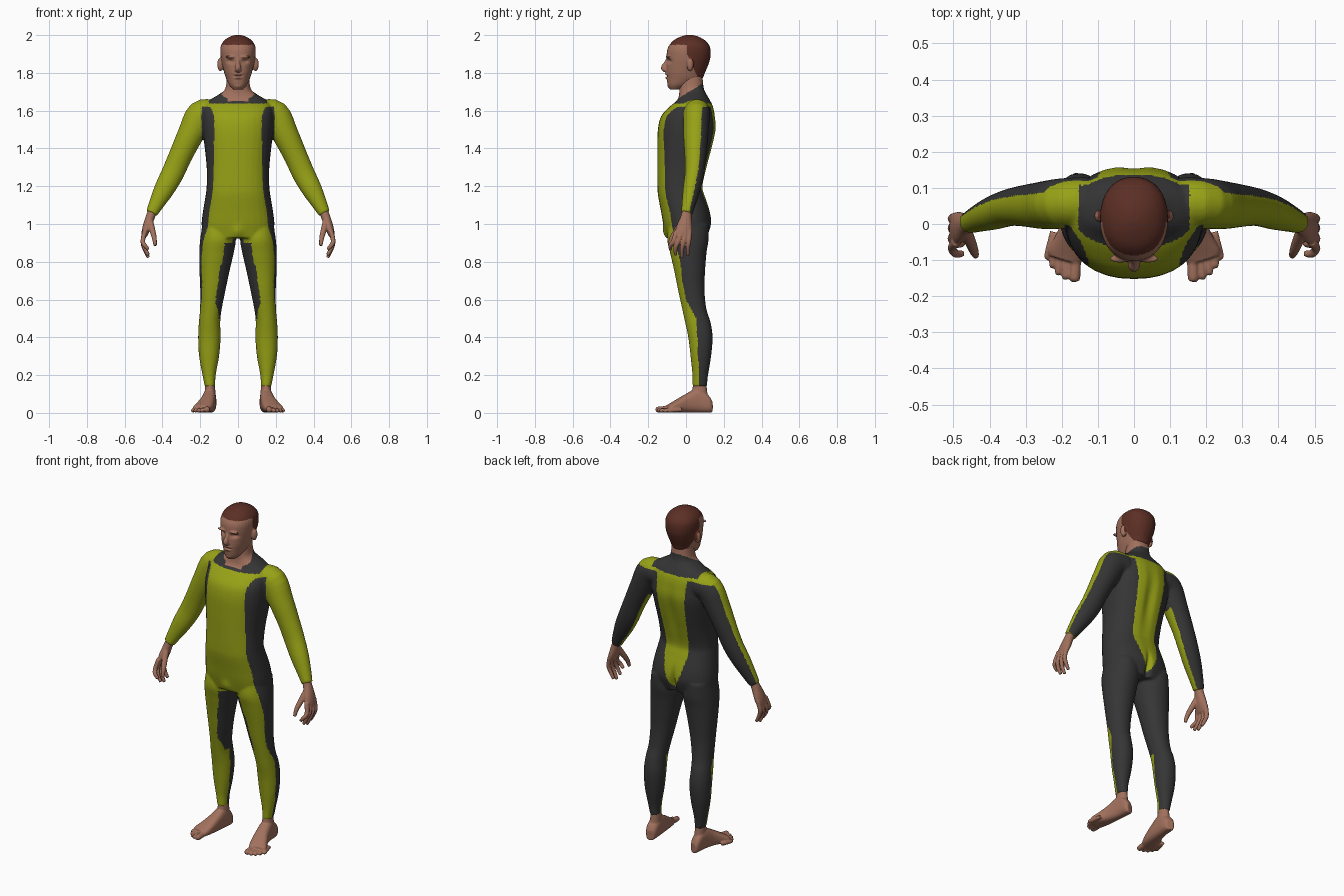
import bpy, bmesh, math
from mathutils import Vector

if "Cube" in bpy.data.objects:
    bpy.data.objects.remove(bpy.data.objects["Cube"])


def mat(name, rgb):
    m = bpy.data.materials.new(name)
    m.diffuse_color = (*rgb, 1)
    m.use_nodes = True
    m.node_tree.nodes["Principled BSDF"].inputs["Base Color"].default_value = m.diffuse_color
    return m


OLIVE = mat("olive suit", (0.31, 0.36, 0.008))
DARK = mat("dark suit", (0.036, 0.036, 0.037))
SKIN = mat("skin", (0.36, 0.165, 0.11))
HAIR = mat("hair", (0.105, 0.028, 0.018))
MATS = [OLIVE, DARK, SKIN, HAIR]


def lerp(table, t):
    """Piecewise linear lookup in a rising table of (t, value)."""
    if t <= table[0][0]:
        return table[0][1]
    for (a, va), (b, vb) in zip(table, table[1:]):
        if t <= b:
            return va + (vb - va) * (t - a) / (b - a)
    return table[-1][1]


def spline(rows, steps=4):
    """Catmull-Rom interpolation of station tuples."""
    out = []
    for i in range(len(rows) - 1):
        p0, p1, p2, p3 = rows[max(i - 1, 0)], rows[i], rows[i + 1], rows[min(i + 2, len(rows) - 1)]
        for k in range(steps):
            t = k / steps
            out.append(tuple(0.5 * (2 * b + (c - a) * t + (2 * a - 5 * b + 4 * c - d) * t * t
                                    + (3 * b - a - 3 * c + d) * t ** 3)
                             for a, b, c, d in zip(p0, p1, p2, p3)))
    return out + [rows[-1]]


def loft(bm, rings, power=2.0, sides=32):
    """Skin superellipse rings given as (centre, half axis u, half axis v)."""
    loops = []
    for c, u, v in rings:
        loop = []
        for k in range(sides):
            a = 2 * math.pi * k / sides
            ca, sa = math.cos(a), math.sin(a)
            e = 2 / power
            loop.append(bm.verts.new(c + u * math.copysign(abs(ca) ** e, ca)
                                     + v * math.copysign(abs(sa) ** e, sa)))
        loops.append(loop)
    for a, b in zip(loops, loops[1:]):
        for k in range(sides):
            j = (k + 1) % sides
            bm.faces.new((a[k], a[j], b[j], b[k]))
    bm.faces.new(loops[0])
    bm.faces.new(loops[-1])


def level_loft(bm, rows, power=2.0, s=1):
    """Rows of (z, x0, x1, y front, y back)."""
    loft(bm, [(Vector((s * (x0 + x1) / 2, (y0 + y1) / 2, z)), Vector(((x1 - x0) / 2, 0, 0)),
               Vector((0, (y1 - y0) / 2, 0))) for z, x0, x1, y0, y1 in spline(rows)], power)


def limb(bm, rows, s=1, sides=24):
    """Rows of (x, y, z, radius in side plane, radius front to back) along a path."""
    st = spline(rows)
    pts = [Vector((s * r[0], r[1], r[2])) for r in st]
    rings = []
    for i, r in enumerate(st):
        d = (pts[min(i + 1, len(pts) - 1)] - pts[max(i - 1, 0)]).normalized()
        u = d.cross(Vector((0, 1, 0))).normalized()
        rings.append((pts[i], u * r[3], d.cross(u) * r[4]))
    loft(bm, rings, 2.0, sides)


def ball(bm, c, r):
    res = bmesh.ops.create_uvsphere(bm, u_segments=20, v_segments=12, radius=1)
    for v in res["verts"]:
        v.co = Vector((c[0] + v.co.x * r[0], c[1] + v.co.y * r[1], c[2] + v.co.z * r[2]))


def fuse(name, bm, voxel, smooth, rule, dents=()):
    """Merge overlapping shells into one smooth skin, sculpt dents, colour by rule."""
    bmesh.ops.recalc_face_normals(bm, faces=bm.faces)
    me = bpy.data.meshes.new(name)
    bm.to_mesh(me)
    bm.free()
    ob = bpy.data.objects.new(name, me)
    bpy.context.collection.objects.link(ob)
    rm = ob.modifiers.new("merge", 'REMESH')
    rm.mode, rm.voxel_size = 'VOXEL', voxel
    sm = ob.modifiers.new("relax", 'SMOOTH')
    sm.factor, sm.iterations = 0.5, smooth
    bpy.context.view_layer.update()
    new = bpy.data.meshes.new_from_object(ob.evaluated_get(bpy.context.evaluated_depsgraph_get()))
    ob.modifiers.clear()
    ob.data = new
    for v in new.vertices:
        for c, r, push in dents:
            q = sum(((v.co[i] - c[i]) / r[i]) ** 2 for i in range(3))
            if q < 6:
                v.co += Vector(push) * math.exp(-q)
    new.materials.clear()
    for m in MATS:
        new.materials.append(m)
    new.update()
    for p in new.polygons:
        p.use_smooth = True
        p.material_index = MATS.index(rule(p.center, p.normal))
    return ob


# ---- suit colour layout: front/back panel edges by height
SIDE_Y = [(.15, .07), (.3, .065), (.5, .055), (.6, 0), (.7, -.02), (.8, -.03), (.9, -.055), (1.0, -.075), (1.1, -.09)]
FRONT_X = [(1.08, .15), (1.2, .13), (1.56, .125), (1.6, .135), (1.62, .15)]
BACK_X = [(.95, 0), (.98, .025), (1.05, .055), (1.15, .075), (1.3, .078), (1.5, .09), (1.62, .1)]


def suit_rule(c, n):
    x, y, z = abs(c.x), c.y, c.z
    if z > 1.65 and x < .1 and (z > 1.665 + .62 * (y + .04) or (y < -.02 and x < .055)):
        return SKIN
    if z > 1.638 and x < .155:
        return DARK
    if z > 1.62:
        return OLIVE
    if z > 1.04 and x > .193:                      # sleeves
        return DARK if n.y > .45 else OLIVE
    if z < 1.08 and y < 0.09:                      # hips and legs
        inner = .035 if (.5 < z < .9 and n.x * c.x < 0 and abs(n.x) > .3) else 0
        return OLIVE if y < lerp(SIDE_Y, z) - inner else DARK
    if y < .02:
        return OLIVE if x < lerp(FRONT_X, z) else DARK
    return OLIVE if z > .95 and x < lerp(BACK_X, z) else DARK


# ---- suit: torso with neck, legs and sleeves
bm = bmesh.new()
torso = [(.925, .185, -.10, .11), (1.0, .193, -.12, .134), (1.07, .185, -.133, .126), (1.15, .172, -.148, .10),
         (1.2, .166, -.151, .089), (1.3, .166, -.152, .112), (1.4, .176, -.152, .139), (1.5, .187, -.149, .16),
         (1.57, .187, -.132, .155), (1.62, .18, -.088, .145), (1.655, .152, -.047, .128),
         (1.69, .095, -.036, .107), (1.72, .066, -.036, .094), (1.80, .058, -.03, .086)]
level_loft(bm, [(z, -w, w, f, b) for z, w, f, b in torso], 2.3)
leg = [(1.0, .03, .188, -.09, .12), (.92, .012, .20, -.10, .12), (.85, .022, .205, -.085, .109),
       (.75, .045, .204, -.062, .101), (.65, .066, .2, -.042, .098), (.55, .086, .201, -.02, .108),
       (.48, .094, .207, -.005, .13), (.40, .092, .211, .012, .141), (.30, .1, .206, .024, .133),
       (.20, .118, .188, .034, .117), (.14, .121, .176, .034, .111)]
arm = [(.13, .06, 1.585, .07, .07), (.195, .057, 1.575, .08, .07), (.25, .052, 1.475, .07, .066),
       (.305, .05, 1.36, .062, .057), (.345, .045, 1.27, .06, .051), (.39, .03, 1.185, .054, .046),
       (.43, .015, 1.11, .041, .037), (.458, .003, 1.055, .031, .03)]
for s in (1, -1):
    level_loft(bm, leg, 2.1, s)
    limb(bm, arm, s, 32)
fuse("suit", bm, .0065, 6, suit_rule,
     [((0, .15, 1.38), (.03, .08, .17), (0, -.014, 0)),      # spine
      ((0, .13, .98), (.014, .08, .07), (0, -.025, 0)),      # seat cleft
      ((0, -.11, .955), (.03, .05, .035), (0, -.012, 0))])   # front


# ---- head with nose, lips, ears and hair
def head_rule(c, n):
    x, y, z = abs(c.x), c.y, c.z
    if z > 1.948 or (x < .1 and z > 1.765 and y > max(.005, .06 - (z - 1.78) * .45)):
        return HAIR
    return SKIN


bm = bmesh.new()
skull = [(1.712, .025, -.085, -.035), (1.735, .046, -.097, .02), (1.77, .063, -.102, .085), (1.80, .073, -.105, .1),
         (1.84, .083, -.104, .117), (1.88, .091, -.103, .129), (1.92, .094, -.1, .13), (1.95, .088, -.086, .121),
         (1.975, .069, -.062, .097), (1.993, .04, -.025, .063), (2.001, .012, .005, .032)]
level_loft(bm, [(z, -w, w, f, b) for z, w, f, b in skull], 2.2)
limb(bm, [(0, -.092, 1.878, .009, .01), (0, -.105, 1.85, .011, .013), (0, -.115, 1.825, .016, .018),
          (0, -.1, 1.81, .017, .01)])
ball(bm, (0, -.1, 1.793), (.024, .012, .007))
ball(bm, (0, -.098, 1.774), (.021, .012, .007))
ball(bm, (0, -.082, 1.733), (.024, .016, .016))
for s in (1, -1):
    ball(bm, (s * .093, .022, 1.845), (.017, .018, .036))
    ball(bm, (s * .038, -.096, 1.885), (.03, .012, .007))
fuse("head", bm, .004, 3, head_rule,
     [((s * .04, -.1, 1.862), (.02, .04, .011), (0, .014, 0)) for s in (1, -1)]
     + [((0, -.1, 1.784), (.022, .03, .005), (0, .007, 0))])


# ---- hands and feet
def skin_rule(c, n):
    return SKIN


FINGERS = [(-.05, -.082, .865), (-.025, -.055, .835), (0, -.022, .822), (.02, .01, .835)]
TOES = [(.162, .166, -.143, .016), (.182, .19, -.137, .012), (.2, .21, -.125, .011), (.214, .226, -.105, .011),
        (.222, .239, -.082, .011)]
for s, side in ((1, "left"), (-1, "right")):
    bm = bmesh.new()
    limb(bm, [(.45, .005, 1.075, .024, .024), (.465, 0, 1.035, .024, .029), (.482, -.008, .985, .023, .042),
              (.495, -.014, .945, .017, .045), (.498, -.015, .932, .012, .04)], s)
    for k0, k1, tz in FINGERS:
        limb(bm, [(.492, k0, .965, .013, .013), (.504, (k0 + k1) / 2, .91, .0125, .0125),
                  (.494, k1, (.91 + tz) / 2, .0115, .0115), (.474, k1, tz, .009, .009)], s, 12)
    limb(bm, [(.468, -.015, 1.02, .018, .018), (.453, -.05, .965, .016, .016), (.443, -.075, .925, .013, .013),
              (.438, -.088, .885, .009, .009)], s, 12)
    fuse(side + "_hand", bm, .004, 2, skin_rule)

    bm = bmesh.new()
    level_loft(bm, [(.05, .118, .178, .02, .125), (.1, .119, .177, .03, .114), (.155, .123, .173, .038, .108)], 2.0, s)
    foot = [(.143, .137, .02, .05), (.146, .115, .031, .085), (.15, .06, .034, .118), (.16, 0, .038, .09),
            (.175, -.05, .045, .06), (.19, -.085, .048, .038), (.194, -.1, .042, .03)]
    loft(bm, [(Vector((s * x, y, .006 + h / 2)), Vector((w, s * w * .3, 0)), Vector((0, 0, h / 2 + .004)))
              for x, y, w, h in spline(foot)], 2.6)
    for x0, x1, ty, r in TOES:
        limb(bm, [(x0, ty + .06, r + .006, r, r), (x1 - .002, ty, r + .002, r, r), (x1, ty - .012, r, r * .8, r * .8),
                  (x1, ty - .018, r - .001, r * .3, r * .3)], s, 12)
    fuse(side + "_foot", bm, .004, 2, skin_rule)
